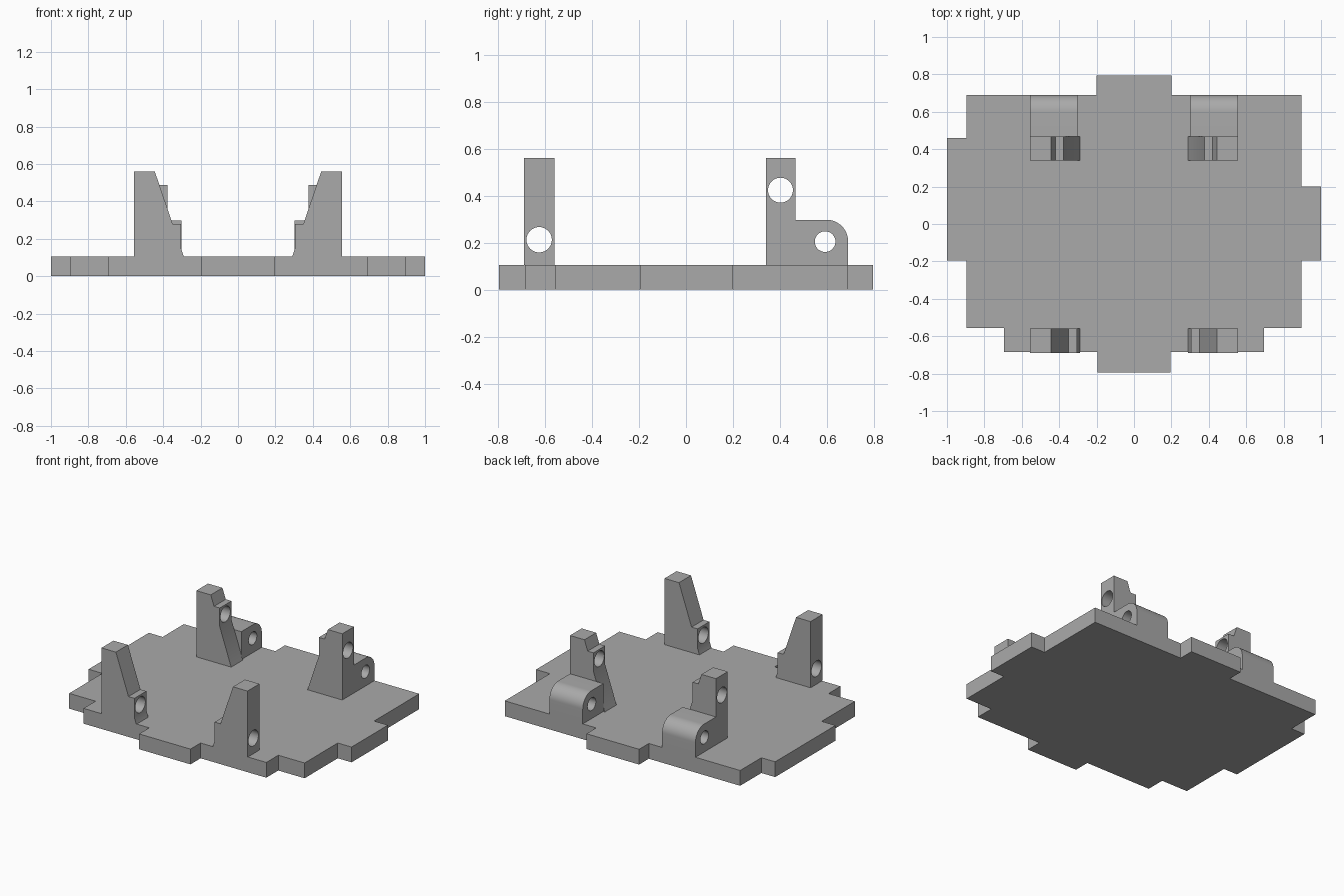
import bpy, bmesh, math
from mathutils import Vector

if "Cube" in bpy.data.objects:
    bpy.data.objects.remove(bpy.data.objects["Cube"], do_unlink=True)

GREY = (0.40, 0.40, 0.40, 1)
mat = bpy.data.materials.new("plain grey")
mat.use_nodes = True
mat.diffuse_color = GREY
mat.node_tree.nodes["Principled BSDF"].inputs["Base Color"].default_value = GREY

T = 0.105            # plate thickness
OUTER = 0.555        # outer face of the posts
TOP = 0.56           # height of the posts


def prism(name, points, offset):
    """Extrude a closed 3D outline along an offset."""
    bm = bmesh.new()
    face = bm.faces.new([bm.verts.new(p) for p in points])
    ext = bmesh.ops.extrude_face_region(bm, geom=[face])["geom"]
    verts = [v for v in ext if isinstance(v, bmesh.types.BMVert)]
    bmesh.ops.translate(bm, verts=verts, vec=Vector(offset))
    bmesh.ops.recalc_face_normals(bm, faces=bm.faces)
    mesh = bpy.data.meshes.new(name)
    bm.to_mesh(mesh)
    bm.free()
    ob = bpy.data.objects.new(name, mesh)
    bpy.context.collection.objects.link(ob)
    mesh.materials.append(mat)
    return ob


def arc(y, z, r, start, end, n):
    return [(y + r * math.cos(a), z + r * math.sin(a))
            for a in (math.radians(start + (end - start) * i / n) for i in range(n + 1))]


def finish(ob):
    bpy.ops.object.select_all(action='DESELECT')
    ob.select_set(True)
    bpy.context.view_layer.objects.active = ob
    bpy.ops.object.shade_smooth_by_angle(angle=math.radians(30))


def drill(ob, y, z, r):
    """Cut a round hole along x right through a part."""
    circle = arc(y, z, r, 0, 360, 40)[:-1]
    cutter = prism("hole_cutter", [(-1, a, b) for a, b in circle], (2, 0, 0))
    mod = ob.modifiers.new("hole", 'BOOLEAN')
    mod.operation, mod.solver, mod.object = 'DIFFERENCE', 'EXACT', cutter
    bpy.ops.object.select_all(action='DESELECT')
    bpy.context.view_layer.objects.active = ob
    ob.select_set(True)
    bpy.ops.object.modifier_apply(modifier=mod.name)
    bpy.data.objects.remove(cutter, do_unlink=True)


# Base plate: shared notched outline, with a longer tab on the right side
def half(tab_top):
    return [(0.2, 0.795), (0.2, 0.69), (0.895, 0.69), (0.895, tab_top), (1, tab_top),
            (1, -0.195), (0.895, -0.195), (0.895, -0.555), (0.695, -0.555),
            (0.695, -0.685), (0.195, -0.685), (0.195, -0.795)]


outline = half(0.2) + [(-x, y) for x, y in reversed(half(0.46))]
finish(prism("base_plate", [(x, y, 0) for x, y in outline], (0, 0, T)))


# Inner side of every post leans outward from its foot
def lean(z):
    return 0.29 + (z - T) / (TOP - T) * 0.155


def post_profile(boss_x, boss_top):
    """Leaning post with a square boss standing out of the slope."""
    low = T + (boss_x - 0.29) / 0.155 * (TOP - T)
    return [(OUTER, T), (OUTER, TOP), (lean(TOP), TOP), (lean(boss_top), boss_top),
            (boss_x, boss_top), (boss_x, low), (lean(T), T)]


for side, s in (("left", 1), ("right", -1)):
    # Front post
    post = prism("front_post_" + side,
                 [(s * x, -0.69, z) for x, z in post_profile(0.305, 0.28)], (0, 0.13, 0))
    drill(post, -0.625, 0.212, 0.054)
    finish(post)

    # Rear post
    post = prism("rear_post_" + side,
                 [(s * x, 0.34, z) for x, z in post_profile(0.377, 0.488)], (0, 0.127, 0))
    drill(post, 0.402, 0.423, 0.053)
    finish(post)

    # Rounded knuckle behind the rear post
    section = [(0.467, T), (0.69, T)] + arc(0.598, 0.205, 0.092, 0, 90, 16) + [(0.467, 0.297)]
    knuckle = prism("rear_knuckle_" + side,
                    [(s * 0.302, y, z) for y, z in section], (s * (OUTER - 0.302), 0, 0))
    drill(knuckle, 0.592, 0.204, 0.044)
    finish(knuckle)
